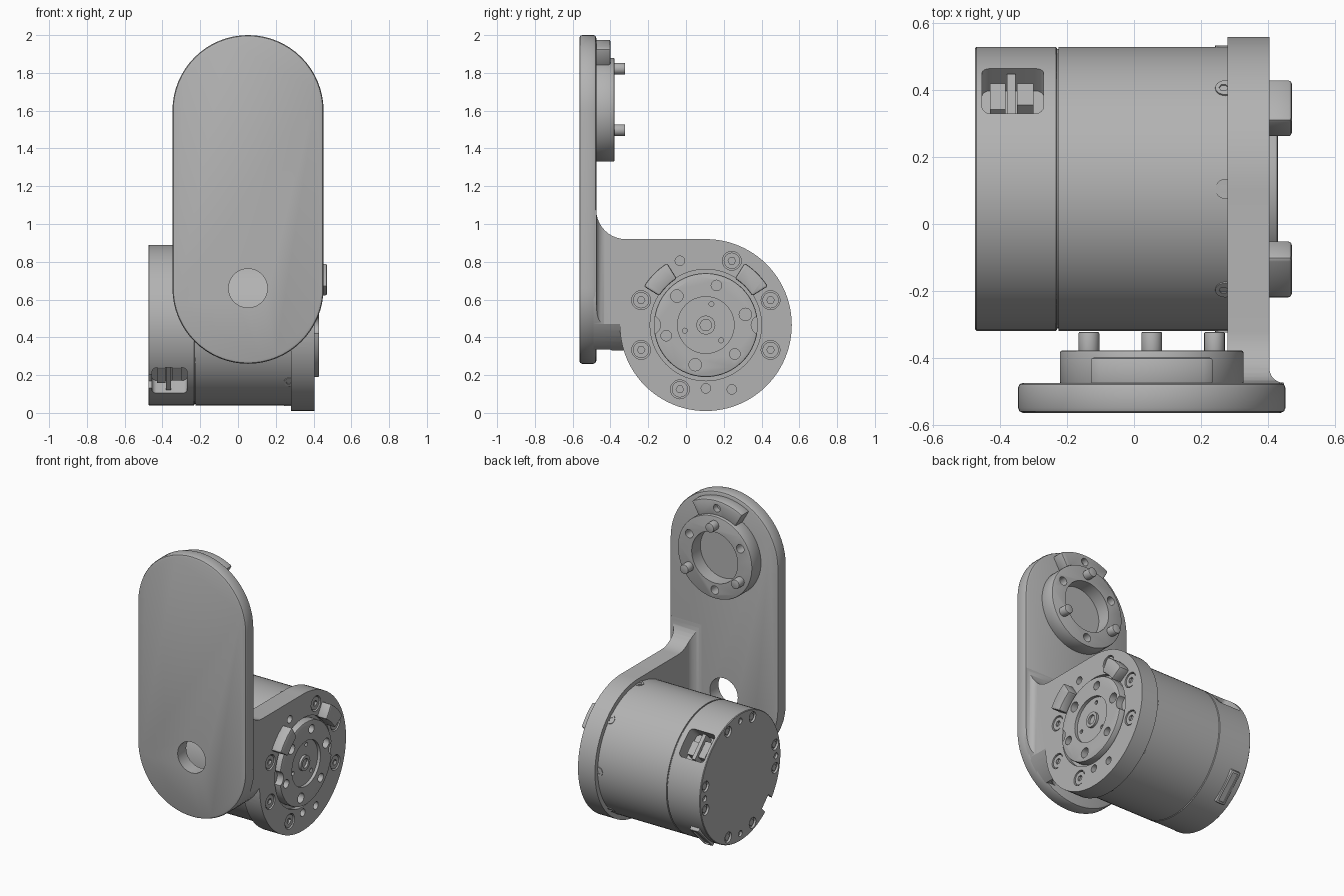
import bpy, bmesh
from math import sin, cos, radians
from mathutils import Matrix, Vector

cube = bpy.data.objects.get("Cube")
if cube:
    bpy.data.objects.remove(cube)

grey = bpy.data.materials.new("machined_grey")
grey.use_nodes = True
grey.diffuse_color = (0.45, 0.45, 0.45, 1)
grey.node_tree.nodes["Principled BSDF"].inputs["Base Color"].default_value = (0.45, 0.45, 0.45, 1)

WORLD = Matrix.Identity(4)
PLATE = Matrix.Translation((0.053, 0, 1.605))   # centre of the upper boss


def motor(angle=0):
    """Frame on the motor axis, with local y turned to a radial direction."""
    return Matrix.Translation((0, 0.105, 0.465)) @ Matrix.Rotation(radians(angle), 4, 'X')


def arc(u, v, r, start, end, n=32):
    steps = [radians(start + (end - start) * i / n) for i in range(n + 1)]
    return [(u + r * cos(t), v + r * sin(t)) for t in steps]


def circle(r, u=0, v=0, n=32):
    return arc(u, v, r, 0, 360, n)[:-1]


def polar(r, angle):
    return r * cos(radians(angle)), r * sin(radians(angle))


def holes(r, ring, angles, n=20):
    return [circle(r, *polar(ring, a), n) for a in angles]


def sector(r1, r2, start, end):
    return arc(0, 0, r2, start, end, 12) + arc(0, 0, r1, end, start, 12)


def rect(u1, u2, v1, v2):
    return [(u1, v1), (u2, v1), (u2, v2), (u1, v2)]


PLACE = {'x': lambda u, v, w: (w, u, v), 'y': lambda u, v, w: (u, w, v), 'z': lambda u, v, w: (u, v, w)}


def prism(name, outlines, axis, a, b, frames=(WORLD,), bevel=0, segments=2):
    """Extrude every outline from a to b along the axis, once per frame."""
    bm = bmesh.new()
    for frame in frames:
        for pts in outlines:
            ends = [[bm.verts.new(frame @ Vector(PLACE[axis](u, v, w))) for u, v in pts] for w in (a, b)]
            for end in ends:
                bm.faces.new(end)
            for i in range(len(pts)):
                j = (i + 1) % len(pts)
                bm.faces.new((ends[0][i], ends[0][j], ends[1][j], ends[1][i]))
    bmesh.ops.recalc_face_normals(bm, faces=bm.faces)
    mesh = bpy.data.meshes.new(name)
    bm.to_mesh(mesh)
    bm.free()
    mesh.materials.append(grey)
    ob = bpy.data.objects.new(name, mesh)
    bpy.context.collection.objects.link(ob)
    if bevel:
        mod = ob.modifiers.new("edge", 'BEVEL')
        mod.width, mod.segments, mod.limit_method = bevel, segments, 'ANGLE'
        mod.angle_limit = radians(50)
        apply(ob, mod)
    return ob


def apply(ob, mod):
    bpy.ops.object.select_all(action='DESELECT')
    bpy.context.view_layer.objects.active = ob
    ob.select_set(True)
    bpy.ops.object.modifier_apply(modifier=mod.name)


def combine(ob, other, operation='DIFFERENCE'):
    mod = ob.modifiers.new("combine", 'BOOLEAN')
    mod.object, mod.operation, mod.solver = other, operation, 'EXACT'
    apply(ob, mod)
    bpy.data.objects.remove(other)


def cut(ob, outlines, axis, a, b, frames=(WORLD,)):
    combine(ob, prism("cutter", outlines, axis, a, b, frames))


AXIS = (motor(),)
BOSS = (PLATE,)

# Long front plate with its round window
stadium = arc(0.053, 1.6, 0.4, 0, 180) + arc(0.053, 0.66, 0.4, 180, 360)
plate = prism("front_plate", [stadium], 'y', -0.565, -0.475, bevel=0.015)
cut(plate, [circle(0.103, 0.053, 0.66)], 'y', -0.7, -0.3)

# Side flange joined to the plate by a filleted web
side = arc(-0.32, 1.075, 0.155, 180, 270, 10) + [(0.105, 0.92), (0.105, 0.465), (-0.3, 0.26),
        (-0.34, 0.305), (-0.4, 0.335), (-0.5, 0.335), (-0.5, 1.075)]
flared = ([(0.28, 0.2)] + arc(0.22, -0.415, 0.06, 0, -90, 6) + [(0.22, -0.5), (0.448, -0.5)]
          + arc(0.448, -0.432, 0.043, 270, 180, 6) + [(0.405, 0.2)])
web = prism("side_flange", [side], 'x', 0.2, 0.5)
combine(web, prism("flare", [flared], 'z', 0, 1.3), 'INTERSECT')
combine(web, prism("clip", [stadium], 'y', -0.6, 0.3), 'INTERSECT')
combine(web, prism("disc", [circle(0.455, n=96)], 'x', 0.28, 0.405, AXIS), 'UNION')
cut(web, [circle(0.295, n=64)], 'x', 0.375, 0.5, AXIS)
SCREWS = (21, 68, 159, 201, 248, 339)
cut(web, holes(0.05, 0.367, SCREWS), 'x', 0.385, 0.5, AXIS)
cut(web, holes(0.025, 0.367, (112, 292)) + holes(0.025, 0.335, (270,)), 'x', 0.35, 0.5, AXIS)

# Flange screws
screws = prism("flange_screws", holes(0.043, 0.367, SCREWS), 'x', 0.36, 0.4, AXIS)
cut(screws, holes(0.02, 0.367, SCREWS, 6), 'x', 0.385, 0.5, AXIS)

# Driving keys on the flange
prism("flange_keys", [sector(0.29, 0.387, s, s + 26) for s in (32, 122)], 'x', 0.39, 0.472, AXIS, 0.01)

# Rotating output disc with recessed hub
output = prism("output_disc", [circle(0.275, n=64)], 'x', 0.3, 0.43, AXIS, 0.008)
cut(output, [circle(0.15, n=48)], 'x', 0.41, 0.5, AXIS)
cut(output, holes(0.033, 0.217, (15, 135, 255)) + holes(0.028, 0.217, (75, 195, 315))
    + holes(0.013, 0.115, (75, 195, 315), 12), 'x', 0.35, 0.5, AXIS)
cut(output, holes(0.05, 0.29, (0, 180)), 'x', 0.385, 0.5, AXIS)
hub = prism("output_hub", [circle(0.05)], 'x', 0.4, 0.425, AXIS)
cut(hub, [circle(0.03)], 'x', 0.405, 0.5, AXIS)

# Motor housing, rear cap and the seam between them
prism("motor_housing", [circle(0.425, n=96)], 'x', -0.226, 0.285, AXIS)
prism("housing_seam", [circle(0.418, n=64)], 'x', -0.25, -0.2, AXIS)
cap = prism("motor_rear_cap", [circle(0.425, n=96)], 'x', -0.475, -0.23, AXIS, 0.004, 1)

# Cable windows, end notch and rear screw holes
WINDOWS = (motor(45), motor(225))
window = arc(-0.43, -0.07, 0.025, 180, 270, 4) + arc(-0.295, -0.07, 0.025, 270, 360, 4) \
    + arc(-0.295, 0.07, 0.025, 0, 90, 4) + arc(-0.43, 0.07, 0.025, 90, 180, 4)
cut(cap, [window], 'y', 0.32, 0.5, WINDOWS)
cut(cap, [rect(-0.5, -0.44, -0.05, 0.05)], 'y', 0.37, 0.5, (motor(225),))
REAR = (12, 70, 110, 168, 192, 250, 290, 348)
cut(cap, holes(0.035, 0.375, REAR, 16) + holes(0.02, 0.375, (0, 90, 180, 270), 12), 'x', -0.5, -0.46, AXIS)
prism("rear_screws", holes(0.022, 0.375, REAR, 16), 'x', -0.468, -0.455, AXIS)

# Cable sockets inside the windows
prism("cable_sockets", [rect(-0.43, -0.385, -0.06, 0.05), rect(-0.35, -0.3, -0.06, 0.03)],
      'y', 0.31, 0.385, WINDOWS)
prism("socket_bridges", [rect(-0.38, -0.355, -0.085, 0.085)], 'y', 0.31, 0.4, WINDOWS)

# Raised slot frame on the rear cap
slot = prism("slot_frame", [rect(-0.435, -0.365, -0.11, 0.11)], 'y', 0.39, 0.435, (motor(315),), 0.008)
cut(slot, [rect(-0.42, -0.38, -0.095, 0.095)], 'y', 0.426, 0.5, (motor(315),))

# Radial screws next to the flange
radial = [motor(a) for a in range(0, 360, 45)]
side_screws = prism("housing_screws", [circle(0.03, 0.273, 0, 20)], 'y', 0.4, 0.429, radial)
cut(side_screws, [circle(0.014, 0.268, 0, 6)], 'y', 0.418, 0.5, radial)

# Upper boss on the back of the plate, with recess, holes, key and pins
boss = prism("boss_ring", [circle(0.275, n=64)], 'y', -0.48, -0.378, BOSS, 0.008)
cut(boss, [circle(0.17, n=48)], 'y', -0.47, -0.3, BOSS)
cut(boss, holes(0.028, 0.217, (30, 150, 270)), 'y', -0.44, -0.3, BOSS)
key = prism("boss_key", [sector(0.265, 0.37, 60, 120)], 'y', -0.48, -0.4, BOSS, 0.008)
cut(key, holes(0.025, 0.32, (90,)), 'y', -0.44, -0.3, BOSS)
prism("boss_pins", holes(0.031, 0.217, (90, 210, 330)), 'y', -0.4, -0.323, BOSS, 0.004)

# Smooth shading with crisp edges
bpy.ops.object.select_all(action='DESELECT')
for ob in bpy.context.collection.objects:
    if ob.type == 'MESH' and grey.name in ob.data.materials:
        ob.select_set(True)
        bpy.context.view_layer.objects.active = ob
bpy.ops.object.shade_smooth_by_angle(angle=radians(30))
